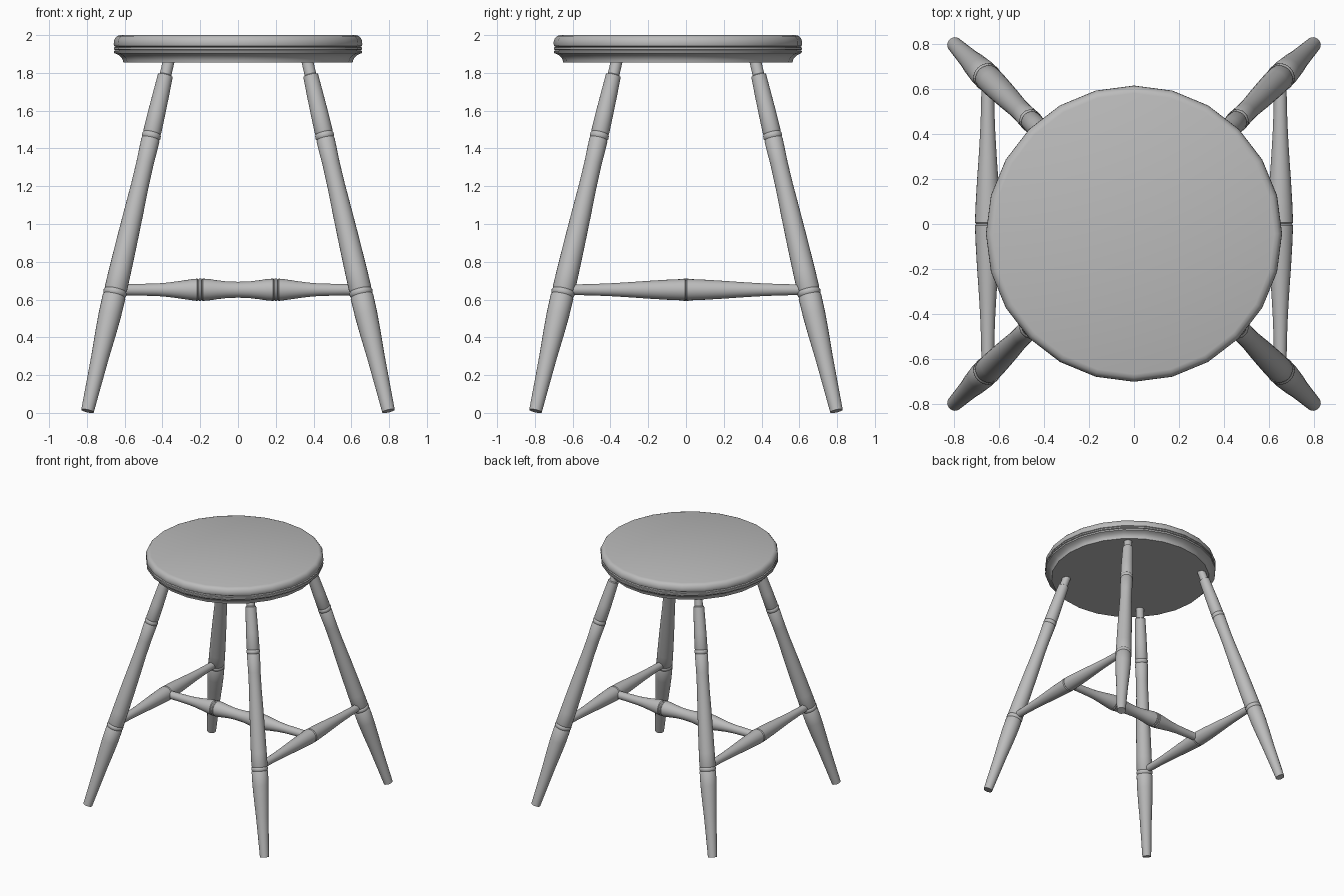
import bpy, bmesh, math
from mathutils import Vector

grey = bpy.data.materials.new("grey_wood")
grey.diffuse_color = (0.5, 0.5, 0.5, 1)


def lathe(name, profile, origin, axis, sides=24):
    """Turn (distance, radius) pairs around an axis; both ends are capped."""
    origin, axis = Vector(origin), Vector(axis)
    rot = Vector((0, 0, 1)).rotation_difference(axis.normalized())
    bm = bmesh.new()
    rings = []
    for d, r in profile:
        ring = []
        for i in range(sides):
            a = 2 * math.pi * i / sides
            p = rot @ Vector((r * math.cos(a), r * math.sin(a), 0))
            ring.append(bm.verts.new(origin + axis * d + p))
        rings.append(ring)
    for lo, hi in zip(rings, rings[1:]):
        for i in range(sides):
            j = (i + 1) % sides
            bm.faces.new((lo[i], lo[j], hi[j], hi[i]))
    bm.faces.new(rings[0][::-1])
    bm.faces.new(rings[-1])
    mesh = bpy.data.meshes.new(name)
    bm.to_mesh(mesh)
    bm.free()
    mesh.materials.append(grey)
    obj = bpy.data.objects.new(name, mesh)
    bpy.context.collection.objects.link(obj)
    bpy.ops.object.select_all(action='DESELECT')
    obj.select_set(True)
    bpy.context.view_layer.objects.active = obj
    bpy.ops.object.shade_smooth_by_angle(angle=math.radians(35))
    return obj


def mirrored(half):
    """Complete a symmetric spindle from its positive half."""
    return [(-d, r) for d, r in reversed(half) if d > 0] + half


# Seat: cove underneath, two thin beads, rounded rim
seat = [(1.855, 0.607), (1.868, 0.610), (1.880, 0.616), (1.892, 0.628),
        (1.900, 0.643), (1.905, 0.655), (1.916, 0.657), (1.920, 0.648),
        (1.924, 0.657), (1.934, 0.657), (1.938, 0.648), (1.942, 0.655),
        (1.952, 0.658), (1.970, 0.657), (1.985, 0.650), (1.995, 0.640),
        (2.000, 0.624)]
lathe("seat", seat, (0, -0.043, 0), (0, 0, 1))

# Splayed turned legs, measured by height
leg = [(0.010, 0.034), (0.15, 0.040), (0.30, 0.047), (0.42, 0.055),
       (0.52, 0.060), (0.615, 0.061), (0.622, 0.057), (0.629, 0.062),
       (0.643, 0.062), (0.650, 0.057), (0.657, 0.060), (0.75, 0.059),
       (0.90, 0.056), (1.05, 0.052), (1.20, 0.047), (1.32, 0.046),
       (1.445, 0.049), (1.452, 0.045), (1.459, 0.050), (1.474, 0.050),
       (1.481, 0.045), (1.488, 0.048), (1.60, 0.046), (1.70, 0.043),
       (1.785, 0.040), (1.790, 0.031), (1.985, 0.031)]
for sx, side in ((-1, "left"), (1, "right")):
    for sy, end in ((-1, "front"), (1, "back")):
        lathe(f"{end}_{side}_leg", leg, (0.799 * sx, 0.799 * sy, 0),
              (-0.232 * sx, -0.232 * sy, 1))

# Side stretchers with a groove in the middle
side_half = [(0, 0.052), (0.006, 0.057), (0.10, 0.053), (0.20, 0.047),
             (0.30, 0.040), (0.40, 0.034), (0.50, 0.030), (0.65, 0.027)]
for sx, side in ((-1, "left"), (1, "right")):
    lathe(f"{side}_stretcher", mirrored(side_half),
          (0.65 * sx, 0, 0.652), (0, 1, 0))

# Cross stretcher with two ringed swellings
cross_half = [(0, 0.042), (0.06, 0.044), (0.11, 0.050), (0.15, 0.056),
              (0.186, 0.059), (0.191, 0.054), (0.196, 0.060), (0.206, 0.060),
              (0.211, 0.054), (0.216, 0.059), (0.25, 0.055), (0.31, 0.046),
              (0.37, 0.038), (0.43, 0.033), (0.52, 0.031), (0.65, 0.029)]
lathe("cross_stretcher", mirrored(cross_half), (0, 0, 0.652), (1, 0, 0))
